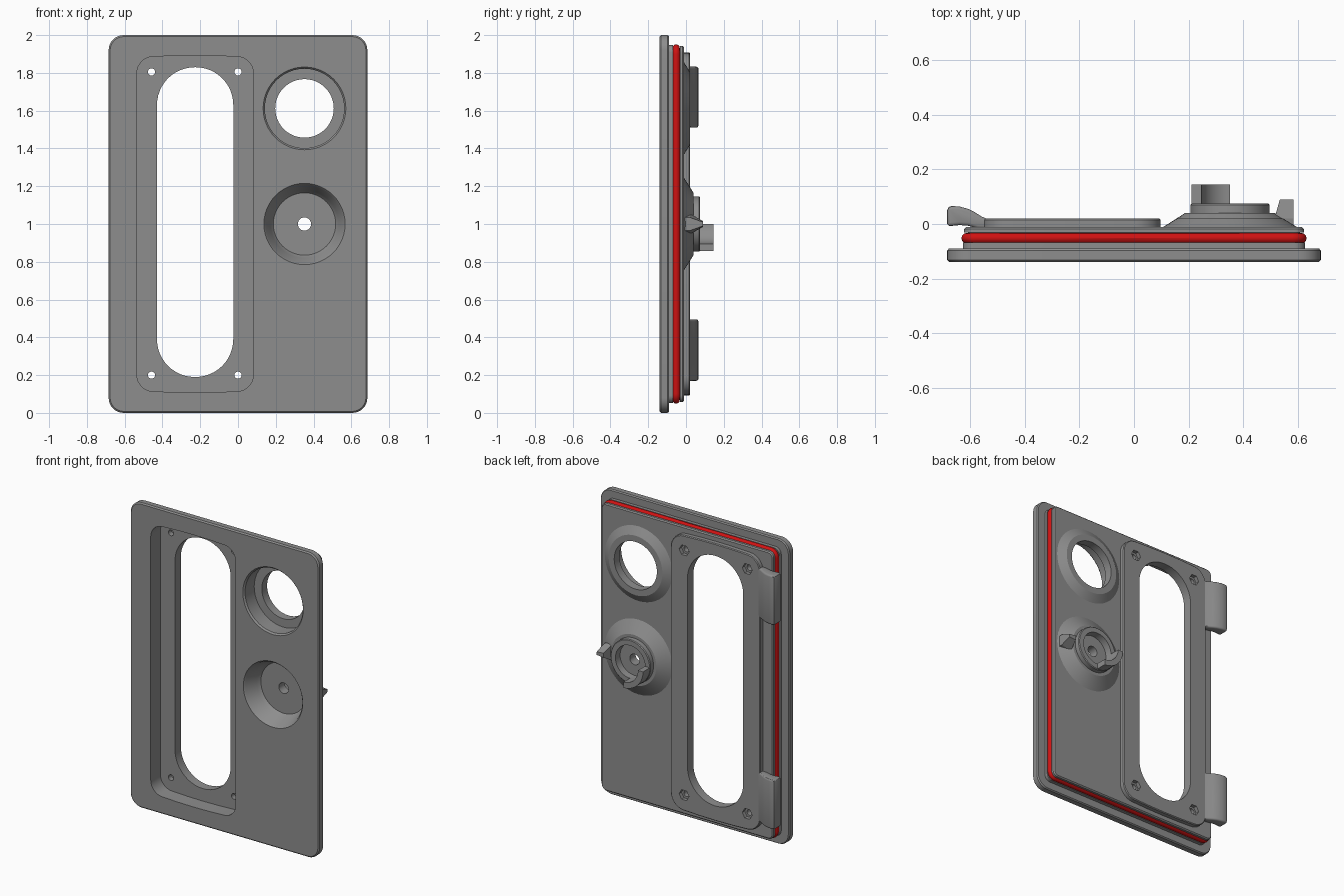
import bpy, bmesh, math
from math import cos, sin, pi

if "Cube" in bpy.data.objects:
    bpy.data.objects.remove(bpy.data.objects["Cube"])


def material(name, rgb):
    m = bpy.data.materials.new(name)
    m.diffuse_color = (*rgb, 1)
    m.use_nodes = True
    m.node_tree.nodes["Principled BSDF"].inputs["Base Color"].default_value = m.diffuse_color
    return m


GREY = material("grey plastic", (0.27, 0.27, 0.27))
RED = material("red rubber", (0.62, 0.006, 0.006))


def rounded(cx, cz, hw, hh, r, bow=0.0, seg=8):
    """Rounded rectangle outline; bow lifts the short edges into a shallow arch."""
    pts = []
    for k, (sx, sz) in enumerate([(1, 1), (-1, 1), (-1, -1), (1, -1)]):
        for i in range(seg + 1):
            a = (k + i / seg) * pi / 2
            pts.append([sx * (hw - r) + r * cos(a), sz * (hh - r) + r * sin(a)])
        if k in (0, 2):  # extra points along the arched edge
            s = 1 if k == 0 else -1
            pts += [[s * (hw - r) * t, sz * hh] for t in (0.5, 0, -0.5)]
    for p in pts:
        if abs(p[1]) > hh - r:
            p[1] += math.copysign(bow * (1 - (p[0] / hw) ** 2), p[1])
    return [(cx + x, cz + z) for x, z in pts]


def circle(cx, cz, r, n=48):
    return [(cx + r * cos(2 * pi * i / n), cz + r * sin(2 * pi * i / n)) for i in range(n)]


def loft(name, layers, axis="y", mat=GREY):
    """Closed solid through (offset, outline) layers stacked along an axis."""
    bm = bmesh.new()
    rings = [[bm.verts.new((a, d, b) if axis == "y" else (a, b, d)) for a, b in pts]
             for d, pts in layers]
    n = len(rings[0])
    for lo, hi in zip(rings, rings[1:]):
        for i in range(n):
            j = (i + 1) % n
            bm.faces.new((lo[i], lo[j], hi[j], hi[i]))
    bm.faces.new(rings[0])
    bm.faces.new(rings[-1])
    bmesh.ops.recalc_face_normals(bm, faces=bm.faces[:])
    me = bpy.data.meshes.new(name)
    bm.to_mesh(me)
    bm.free()
    me.materials.append(mat)
    ob = bpy.data.objects.new(name, me)
    bpy.context.collection.objects.link(ob)
    return ob


def activate(ob):
    bpy.ops.object.select_all(action="DESELECT")
    ob.select_set(True)
    bpy.context.view_layer.objects.active = ob


def combine(target, others, op):
    for o in others:
        activate(target)
        m = target.modifiers.new("bool", "BOOLEAN")
        m.operation, m.solver, m.object = op, "EXACT", o
        bpy.ops.object.modifier_apply(modifier=m.name)
        bpy.data.objects.remove(o)


def smooth(ob):
    activate(ob)
    bpy.ops.object.shade_smooth_by_angle(angle=math.radians(30))


def turned(name, cx, cz, profile, n=48):
    return loft(name, [(y, circle(cx, cz, r, n)) for r, y in profile])


# Front plate with softened rim
def plate(i):
    return rounded(0, 1, 0.685 - i, 1 - i, 0.08 - i)


panel = loft("door_panel", [(-0.14, plate(0.008)), (-0.132, plate(0)),
                            (-0.098, plate(0)), (-0.09, plate(0.006))])


# Inner body: seal groove between two lips
def body(i):
    return rounded(0, 1, 0.628 - i, 0.947 - i, 0.04 - i)


inner = loft("body", [(-0.1, body(0)), (-0.068, body(0)), (-0.068, body(0.02)),
                      (-0.032, body(0.02)), (-0.032, body(0.005)),
                      (-0.018, body(0.005)), (-0.011, body(0.012))])


# Raised frame behind the long pocket
def frame(i):
    return rounded(-0.227, 1, 0.325 - i, 0.897 - i, 0.09 - i, 0.012)


frame_back = loft("frame", [(-0.03, frame(0)), (0.015, frame(0)), (0.02, frame(0.005))])

# Bosses behind the two round pockets
PX, RING_Z, KNOB_Z = 0.352, 1.612, 1.0
ring = turned("ring", PX, RING_Z, [(0.245, -0.03), (0.245, -0.011), (0.2, 0.017), (0.195, 0.02)])
knob = turned("knob", PX, KNOB_Z, [(0.245, -0.03), (0.245, -0.011), (0.165, 0.04),
                                   (0.145, 0.04), (0.145, 0.07), (0.14, 0.075)])
combine(panel, [inner, frame_back, ring, knob], "UNION")

# Pockets, openings, screw holes and nut seats
cutters = [
    loft("pocket", [(-0.2, rounded(-0.227, 1, 0.308, 0.88, 0.08, 0.012)),
                    (-0.04, rounded(-0.227, 1, 0.308, 0.88, 0.08, 0.012))]),
    loft("slot", [(y, rounded(-0.227, 1.01, 0.202, 0.82, 0.2, seg=12)) for y in (-0.2, 0.2)]),
    turned("ring_pocket", PX, RING_Z, [(0.22, -0.2), (0.22, -0.141), (0.21, -0.13), (0.21, -0.035)]),
    turned("ring_hole", PX, RING_Z, [(0.155, -0.2), (0.155, 0.2)]),
    turned("knob_pocket", PX, KNOB_Z, [(0.216, -0.2), (0.216, -0.141), (0.206, -0.13),
                                       (0.18, -0.05), (0.165, -0.03)]),
    turned("knob_dish", PX, KNOB_Z, [(0.105, 0.03), (0.115, 0.2)]),
    turned("knob_hole", PX, KNOB_Z, [(0.035, -0.2), (0.035, 0.2)], 24),
]
for x in (-0.458, 0.0):
    for z in (0.2, 1.805):
        cutters.append(turned("screw_hole", x, z, [(0.019, -0.2), (0.019, 0.2)], 16))
        cutters.append(turned("nut_seat", x, z, [(0.036, -0.005), (0.036, 0.2)], 6))
combine(panel, cutters, "DIFFERENCE")
smooth(panel)

# Seal running around the groove
cu = bpy.data.curves.new("seal", "CURVE")
cu.dimensions = "3D"
path = rounded(0, 1, 0.614, 0.932, 0.035)
sp = cu.splines.new("POLY")
sp.points.add(len(path) - 1)
for p, (x, z) in zip(sp.points, path):
    p.co = (x, -0.052, z, 1)
sp.use_cyclic_u = True
cu.bevel_depth, cu.bevel_resolution = 0.019, 4
seal = bpy.data.objects.new("seal", cu)
bpy.context.collection.objects.link(seal)
activate(seal)
bpy.ops.object.convert(target="MESH")
seal = bpy.context.object
seal.data.materials.clear()
seal.data.materials.append(RED)
smooth(seal)

# Hooked hinge clips on the left edge
hook = [(-0.678, -0.008), (-0.685, 0.0), (-0.685, 0.052), (-0.68, 0.062), (-0.668, 0.066),
        (-0.64, 0.064), (-0.61, 0.056), (-0.585, 0.044), (-0.56, 0.028), (-0.53, 0.015),
        (-0.53, -0.02), (-0.575, -0.016), (-0.61, -0.006), (-0.64, -0.004)]
for name, z0, z1 in (("lower_clip", 0.17, 0.495), ("upper_clip", 1.51, 1.833)):
    clip = loft(name, [(z0, hook), (z1, hook)], "z")
    bev = clip.modifiers.new("bevel", "BEVEL")
    bev.width, bev.segments, bev.angle_limit = 0.014, 3, math.radians(70)
    activate(clip)
    bpy.ops.object.modifier_apply(modifier="bevel")
    smooth(clip)

# Quarter-ring finger stop on the knob rim
arc = [pi + i / 12 * pi / 2 for i in range(13)]
stop = [(PX + 0.142 * cos(a), KNOB_Z + 0.142 * sin(a)) for a in arc]
stop += [(PX + 0.105 * cos(a), KNOB_Z + 0.105 * sin(a)) for a in reversed(arc)]
smooth(loft("finger_stop", [(0.06, stop), (0.145, stop)]))

# Pointed pointer tab on the knob flank
base = [(0.515, 0.945), (0.585, 0.965), (0.585, 1.035), (0.515, 1.055)]
tip = [(0.535, 0.985), (0.585, 0.99), (0.585, 1.01), (0.535, 1.015)]
loft("pointer_tab", [(-0.02, base), (0.02, base), (0.09, tip)])
